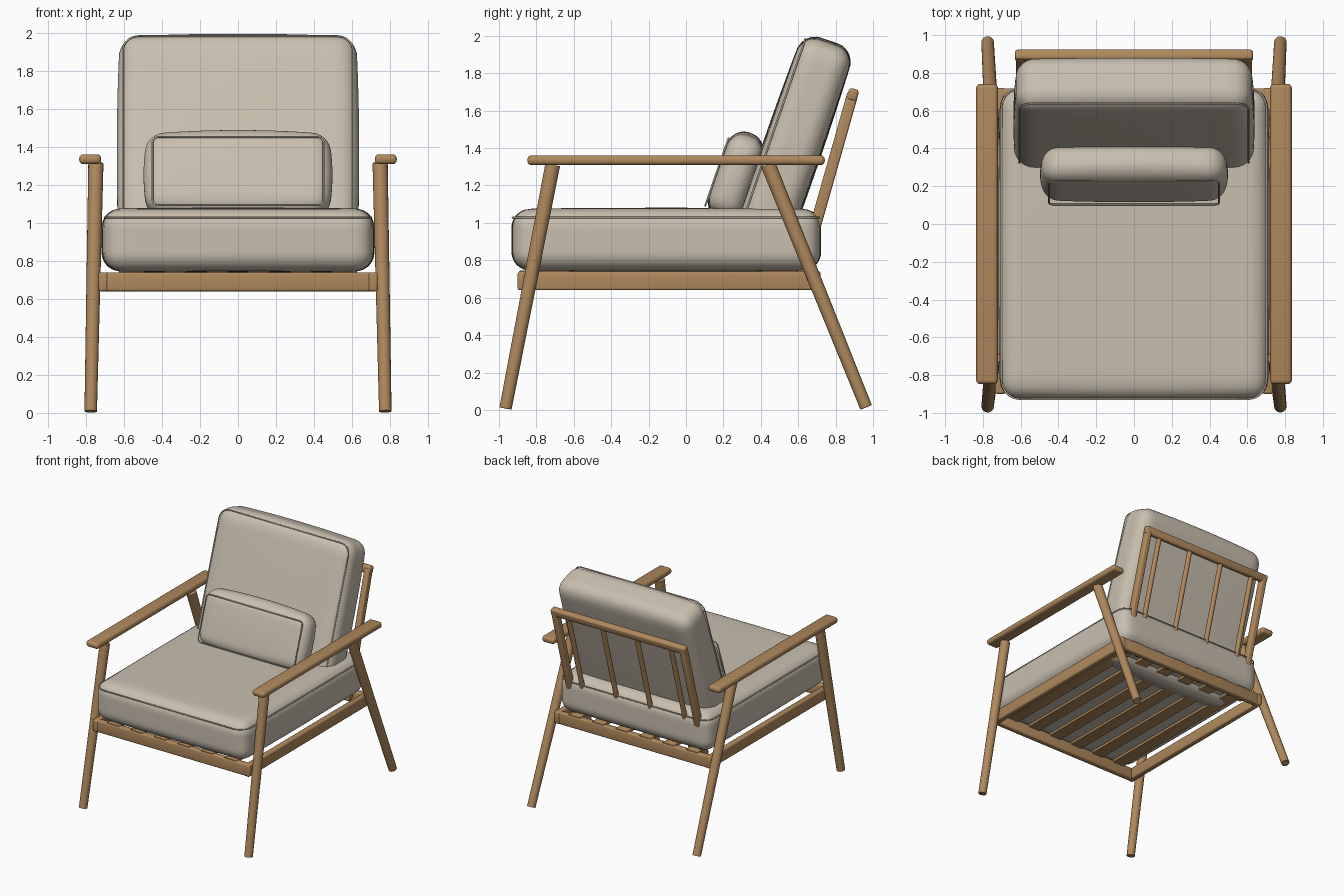
import bpy, bmesh, math
from mathutils import Vector, Matrix

if "Cube" in bpy.data.objects:
    bpy.data.objects.remove(bpy.data.objects["Cube"])


def material(name, color):
    m = bpy.data.materials.new(name)
    m.diffuse_color = color
    m.use_nodes = True
    m.node_tree.nodes["Principled BSDF"].inputs["Base Color"].default_value = m.diffuse_color
    return m


WOOD = material("wood", (0.43, 0.25, 0.11, 1))
FABRIC = material("fabric", (0.58, 0.52, 0.43, 1))


def finish(name, bm, mat, matrix, angle=35):
    me = bpy.data.meshes.new(name)
    bmesh.ops.recalc_face_normals(bm, faces=bm.faces)
    bm.to_mesh(me)
    bm.free()
    ob = bpy.data.objects.new(name, me)
    bpy.context.collection.objects.link(ob)
    me.materials.append(mat)
    ob.matrix_world = matrix
    bpy.context.view_layer.objects.active = ob
    ob.select_set(True)
    bpy.ops.object.shade_smooth_by_angle(angle=math.radians(angle))
    ob.select_set(False)
    return ob


def tilt(center, degrees=0):
    # leaning back about x
    return Matrix.Translation(center) @ Matrix.Rotation(math.radians(-degrees), 4, 'X')


def board(name, center, size, bevel=0.012, lean=0, segments=3):
    bm = bmesh.new()
    bmesh.ops.create_cube(bm, size=1)
    bmesh.ops.scale(bm, vec=size, verts=bm.verts)
    bmesh.ops.bevel(bm, geom=bm.edges[:], offset=bevel, segments=segments,
                    profile=0.5, affect='EDGES')
    return finish(name, bm, WOOD, tilt(center, lean))


def rod(name, a, b, r1, r2):
    a, b = Vector(a), Vector(b)
    d = b - a
    bm = bmesh.new()
    bmesh.ops.create_cone(bm, cap_ends=True, segments=24, radius1=r1,
                          radius2=r2, depth=d.length)
    rot = d.to_track_quat('Z', 'Y').to_matrix().to_4x4()
    return finish(name, bm, WOOD, Matrix.Translation((a + b) / 2) @ rot)


def cushion(name, center, half, r, lean=0, thin=2, bulge=0.0, side=0.0):
    # subdivided cube pushed onto a rounded box, then puffed up
    bm = bmesh.new()
    bmesh.ops.create_cube(bm, size=2)
    bmesh.ops.subdivide_edges(bm, edges=bm.edges[:], cuts=23, use_grid_fill=True)
    h = Vector(half)
    for v in bm.verts:
        # crowd the grid towards the rounded edges
        u = Vector([math.sin(c * math.pi / 2) for c in v.co])
        p = Vector([u[i] * h[i] for i in range(3)])
        inner = Vector([max(-h[i] + r, min(h[i] - r, p[i])) for i in range(3)])
        p = inner + (p - inner).normalized() * r
        q = [1 - min(1, abs(p[i] / h[i])) ** 2 for i in range(3)]
        for i in range(3):
            others = [q[j] for j in range(3) if j != i and j != thin]
            amount = bulge if i == thin else side
            k = 1.0
            for o in others:
                k *= o
            p[i] += amount * k * p[i] / h[i]
        v.co = p
    return finish(name, bm, FABRIC, tilt(center, lean), 60)


def piping(name, center, hx, hy, r, lean=0, upright=False, thick=0.005):
    # thin rounded rectangular cord
    cu = bpy.data.curves.new(name, 'CURVE')
    cu.dimensions = '3D'
    cu.bevel_depth = thick
    cu.bevel_resolution = 2
    pts = []
    for k, (sx, sy) in enumerate([(1, 1), (-1, 1), (-1, -1), (1, -1)]):
        for s in range(6):
            t = math.pi / 2 * (k + s / 5)
            x = sx * (hx - r) + r * math.cos(t)
            y = sy * (hy - r) + r * math.sin(t)
            pts.append((x, 0, y, 1) if upright else (x, y, 0, 1))
    sp = cu.splines.new('POLY')
    sp.points.add(len(pts) - 1)
    for p, co in zip(sp.points, pts):
        p.co = co
    sp.use_cyclic_u = True
    cu.materials.append(FABRIC)
    ob = bpy.data.objects.new(name, cu)
    bpy.context.collection.objects.link(ob)
    ob.matrix_world = tilt(center, lean)


# legs, armrests, side rails and back posts, mirrored
for s, side in ((-1, "left"), (1, "right")):
    rod(f"front_leg_{side}", (s * .775, -.965, .008), (s * .748, -.713, 1.31), .033, .04)
    rod(f"rear_leg_{side}", (s * .775, .963, .014), (s * .748, .44, 1.31), .033, .04)
    board(f"armrest_{side}", (s * .778, -.053, 1.335), (.115, 1.59, .052), .022, segments=4)
    board(f"side_rail_{side}", (s * .71, -.09, .69), (.05, 1.62, .1))
    board(f"back_post_{side}", (s * .6, .75, 1.19), (.05, .06, 1.05), .012, 15.8)

# front and rear seat rails
board("front_rail", (0, -.872, .69), (1.47, .05, .1))
board("rear_rail", (0, .692, .69), (1.47, .05, .1))

# seat slats running front to back
for i in range(6):
    board(f"seat_slat_{i + 1}", (-.55 + .22 * i, -.09, .733), (.11, 1.6, .025), .005)

# back top rail and spindles
board("back_top_rail", (0, .892, 1.685), (1.26, .055, .065), .015, 15.8)
for i in range(4):
    x = -.48 + .32 * i
    rod(f"back_spindle_{i + 1}", (x, .61, .69), (x, .888, 1.67), .02, .02)

# cushions with piping
cushion("seat_cushion", (0, -.105, .91), (.71, .82, .165), .1, bulge=.006, side=.008)
piping("seat_piping", (0, -.105, 1.028), .702, .822, .1)
cushion("back_cushion", (0, .55, 1.345), (.622, .147, .65), .1, 19, thin=1,
        bulge=.012, side=.016)
piping("back_piping", (0, .55 - .118, 1.345 + .04), .606, .632, .08, 19, True)
cushion("lumbar_pillow", (0, .265, 1.25), (.475, .095, .222), .085, 19, thin=1,
        bulge=.012, side=.022)
piping("lumbar_piping", (0, .165, 1.272), .45, .19, .03, 19, True)
